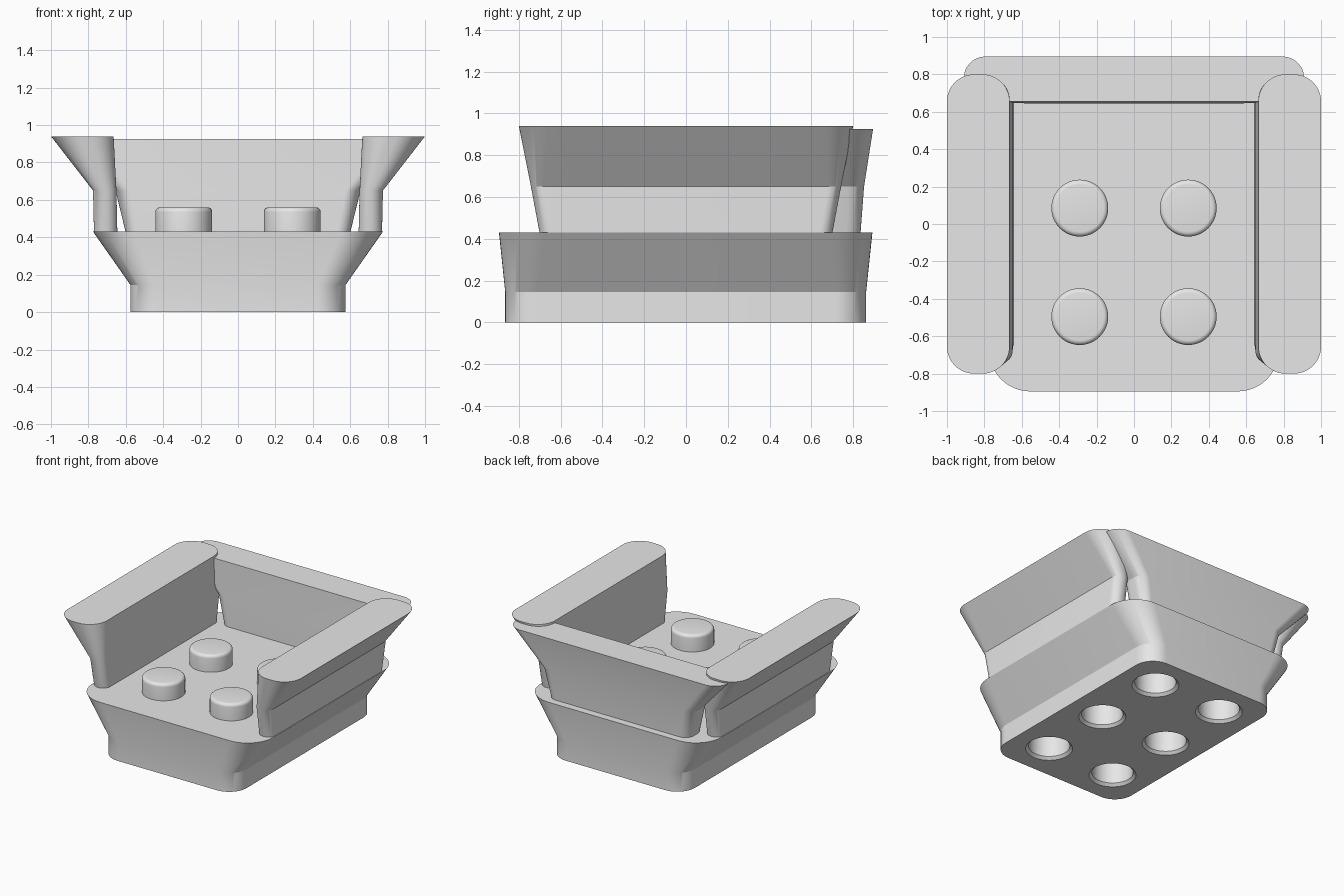
import bpy
import bmesh
from math import pi, cos, sin, radians

cube = bpy.data.objects.get("Cube")
if cube:
    bpy.data.objects.remove(cube, do_unlink=True)

grey = bpy.data.materials.new("light grey")
grey.use_nodes = True
grey.diffuse_color = (0.8, 0.8, 0.8, 1)
grey.node_tree.nodes["Principled BSDF"].inputs["Base Color"].default_value = (0.8, 0.8, 0.8, 1)


def rounded_ring(x0, x1, y0, y1, r, z, steps=12):
    """Points of a rounded rectangle, counter-clockwise."""
    corners = [(x1 - r, y1 - r), (x0 + r, y1 - r), (x0 + r, y0 + r), (x1 - r, y0 + r)]
    return [(cx + r * cos(a), cy + r * sin(a), z)
            for q, (cx, cy) in enumerate(corners)
            for a in [pi / 2 * (q + i / steps) for i in range(steps + 1)]]


def circle_ring(x, y, r, z, steps=48):
    return [(x + r * cos(2 * pi * i / steps), y + r * sin(2 * pi * i / steps), z)
            for i in range(steps)]


def loft(bm, rings):
    """Capped skin through rings listed from bottom to top."""
    loops = [[bm.verts.new(p) for p in ring] for ring in rings]
    n = len(loops[0])
    for low, high in zip(loops, loops[1:]):
        for i in range(n):
            j = (i + 1) % n
            bm.faces.new((low[i], low[j], high[j], high[i]))
    bm.faces.new(loops[0][::-1])
    bm.faces.new(loops[-1])


def add_part(name, *skins):
    bm = bmesh.new()
    for rings in skins:
        loft(bm, rings)
    mesh = bpy.data.meshes.new(name)
    bm.to_mesh(mesh)
    bm.free()
    mesh.materials.append(grey)
    ob = bpy.data.objects.new(name, mesh)
    bpy.context.collection.objects.link(ob)
    return ob


def select_only(ob):
    bpy.ops.object.select_all(action="DESELECT")
    ob.select_set(True)
    bpy.context.view_layer.objects.active = ob


# Flared seat base
base = add_part("seat_base", [
    rounded_ring(-0.575, 0.575, -0.865, 0.862, 0.15, 0),
    rounded_ring(-0.575, 0.575, -0.865, 0.862, 0.15, 0.145),
    rounded_ring(-0.775, 0.775, -0.895, 0.892, 0.22, 0.43)])

# Six chamfered sockets under the base
sockets = add_part("socket_cutter", *[
    [circle_ring(x, y, r, z) for r, z in
     ((0.185, -0.02), (0.145, 0.02), (0.145, 0.2))]
    for x in (-0.29, 0.29) for y in (-0.58, 0, 0.58)])
sockets.hide_render = True
cut = base.modifiers.new("sockets", "BOOLEAN")
cut.operation = "DIFFERENCE"
cut.solver = "EXACT"
cut.object = sockets
select_only(base)
bpy.ops.object.modifier_apply(modifier=cut.name)
bpy.data.objects.remove(sockets, do_unlink=True)
parts = [base]

# Armrests, mirrored left and right
for side, s in (("left", 1), ("right", -1)):
    rings = []
    for inner, outer, y, r, z in ((0.645, 0.77, 0.70, 0.06, 0.425),
                                  (0.65, 0.775, 0.742, 0.06, 0.65),
                                  (0.665, 1.0, 0.80, 0.145, 0.94)):
        x0, x1 = sorted((s * inner, s * outer))
        rings.append(rounded_ring(x0, x1, -y, y, r, z))
    parts.append(add_part(side + "_armrest", rings))

# Backrest
parts.append(add_part("backrest", [
    rounded_ring(-0.60, 0.60, 0.645, 0.835, 0.07, 0.425),
    rounded_ring(-0.655, 0.655, 0.645, 0.852, 0.08, 0.65),
    rounded_ring(-0.91, 0.91, 0.655, 0.895, 0.115, 0.925)]))

# Round seat studs with softened rims
stud_profile = [(0.152, 0.425), (0.152, 0.535)]
stud_profile += [(0.127 + 0.025 * cos(a), 0.535 + 0.025 * sin(a))
                 for a in [pi / 2 * i / 5 for i in range(1, 6)]]
for row, y in (("front", -0.495), ("back", 0.085)):
    for side, x in (("left", 0.29), ("right", -0.29)):
        parts.append(add_part(f"{row}_{side}_stud",
                              [circle_ring(x, y, r, z) for r, z in stud_profile]))

for ob in parts:
    select_only(ob)
    bpy.ops.object.shade_smooth_by_angle(angle=radians(25))
